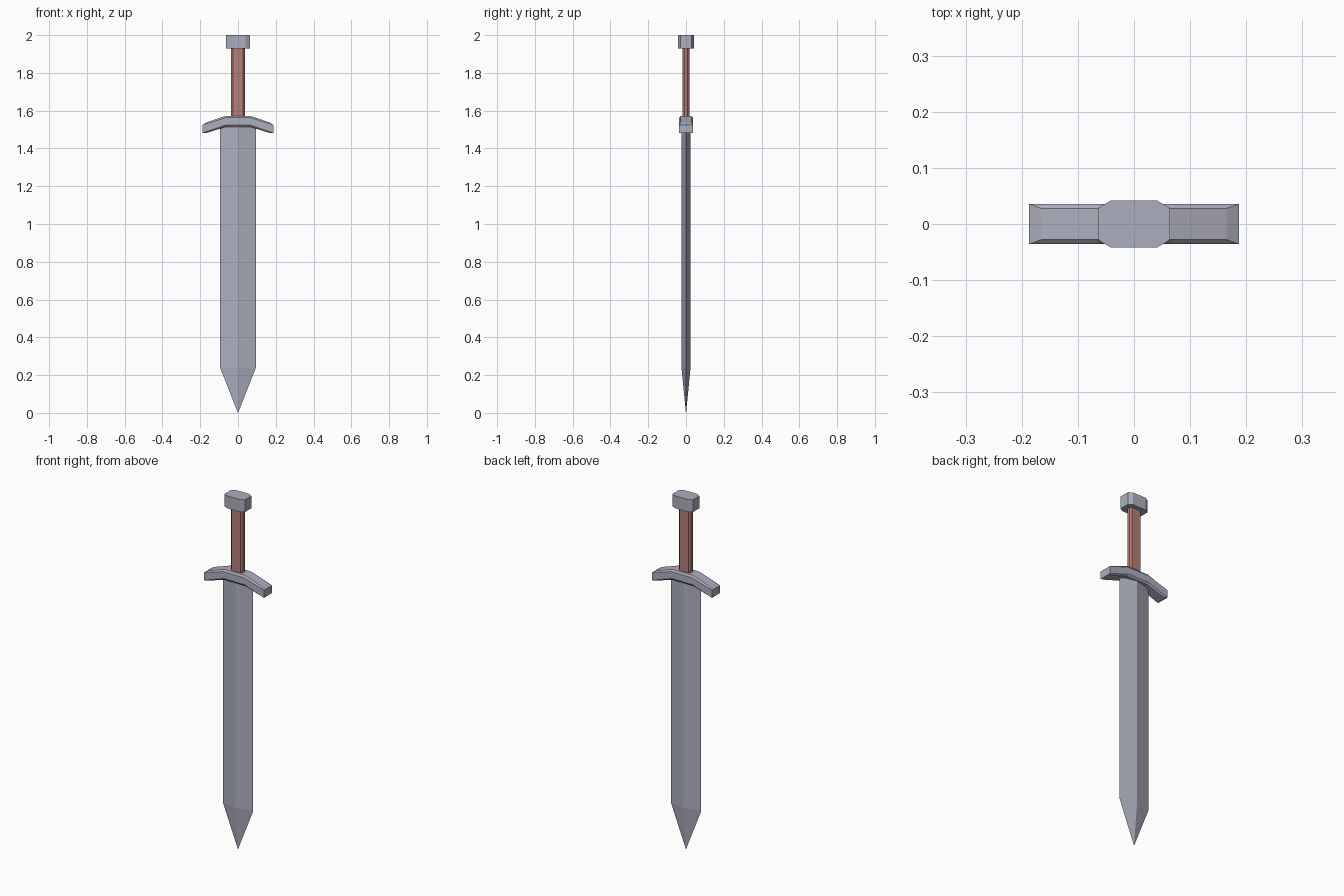
import bpy

if "Cube" in bpy.data.objects:
    bpy.data.objects.remove(bpy.data.objects["Cube"])


def material(name, rgb):
    m = bpy.data.materials.new(name)
    m.diffuse_color = (*rgb, 1)
    m.use_nodes = True
    m.node_tree.nodes["Principled BSDF"].inputs["Base Color"].default_value = m.diffuse_color
    return m


metal = material("grey metal", (0.42, 0.43, 0.52))
leather = material("red brown leather", (0.47, 0.21, 0.18))


def loft(name, rings, mat, caps):
    """Join equal-length rings of points with quads; caps index (first, last) rings."""
    n = len(rings[0])
    verts = [p for r in rings for p in r]
    faces = [(k * n + i, k * n + (i + 1) % n, (k + 1) * n + (i + 1) % n, (k + 1) * n + i)
             for k in range(len(rings) - 1) for i in range(n)]
    last = (len(rings) - 1) * n
    for cap in caps:
        faces.append(tuple(reversed(cap)))
        faces.append(tuple(last + i for i in cap))
    me = bpy.data.meshes.new(name)
    me.from_pydata(verts, [], faces)
    me.materials.append(mat)
    me.validate()
    ob = bpy.data.objects.new(name, me)
    bpy.context.collection.objects.link(ob)
    return ob


def octagon(hx, hy, cx, cy, z):
    """Chamfered rectangle, counter-clockwise seen from above."""
    return [(hx, -cy, z), (hx, cy, z), (cx, hy, z), (-cx, hy, z),
            (-hx, cy, z), (-hx, -cy, z), (-cx, -hy, z), (cx, -hy, z)]


def diamond(hx, hy, z):
    return [(hx, 0, z), (0, hy, z), (-hx, 0, z), (0, -hy, z)]


# Blade: diamond section tapering to a point
loft("blade", [diamond(0.0005, 0.0005, 0), diamond(0.095, 0.024, 0.24),
               diamond(0.095, 0.024, 1.54)], metal, [range(4)])

# Grip and pommel: chamfered blocks
loft("grip", [octagon(0.036, 0.018, 0.027, 0.009, z) for z in (1.55, 1.94)],
     leather, [range(8)])
loft("pommel", [octagon(0.063, 0.042, 0.041, 0.029, z) for z in (1.93, 2.0)],
     metal, [range(8)])


# Crossguard: chamfered bar drooping at both ends
def guard_ring(xs, zs):
    ys = (0.028, 0.036, 0.036, 0.028)  # top, side top, side bottom, bottom
    half = list(zip(xs, ys, zs))
    return half + [(x, -y, z) for x, y, z in reversed(half)]


mid_z, end_z = (1.573, 1.563, 1.524, 1.514), (1.538, 1.525, 1.482, 1.481)
end_x = (0.166, 0.187, 0.187, 0.170)
loft("crossguard", [guard_ring([-x for x in end_x], end_z),
                    guard_ring([-0.065] * 4, mid_z),
                    guard_ring([0.065] * 4, mid_z),
                    guard_ring(end_x, end_z)],
     metal, [(0, 1, 6, 7), (1, 2, 5, 6), (2, 3, 4, 5)])

# Make all normals face outward
import bmesh
for ob in bpy.context.collection.objects:
    bm = bmesh.new()
    bm.from_mesh(ob.data)
    bmesh.ops.recalc_face_normals(bm, faces=bm.faces)
    bm.to_mesh(ob.data)
    bm.free()
